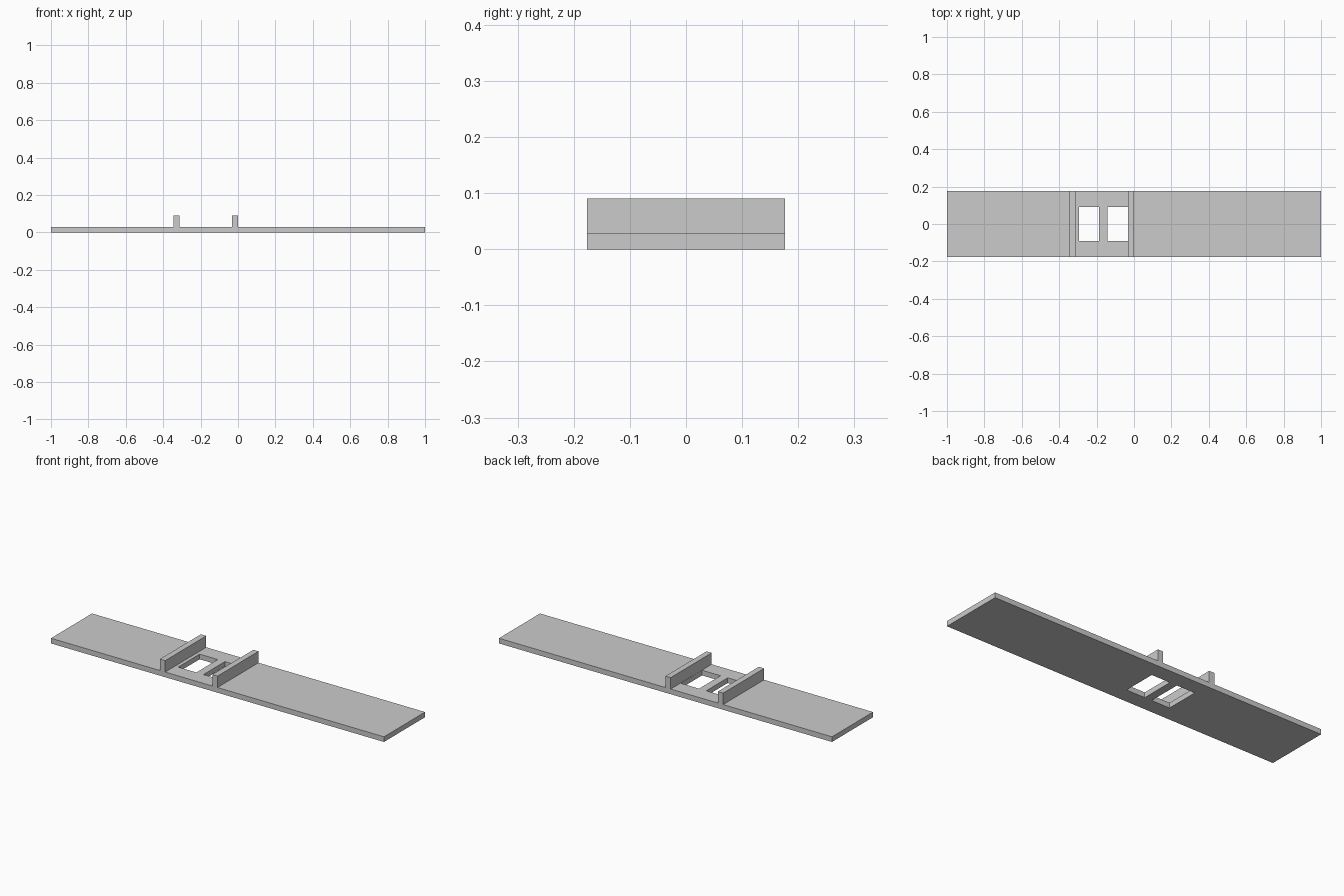
import bpy
import bmesh

cube = bpy.data.objects.get("Cube")
if cube:
    bpy.data.objects.remove(cube, do_unlink=True)

HALF_WIDTH = 0.176
BASE_TOP = 0.028
RIB_TOP = 0.09
RIBS = [(-0.346, -0.314), (-0.031, 0.0)]
WINDOWS = [(-0.295, -0.186), (-0.143, -0.032)]
WINDOW_HALF = 0.092

grey = bpy.data.materials.new("plain_grey")
grey.use_nodes = True
colour = (0.6, 0.6, 0.6, 1)
grey.diffuse_color = colour
grey.node_tree.nodes["Principled BSDF"].inputs["Base Color"].default_value = colour


def extrude_profile(name, points, half_width):
    """Extrude an x-z outline across y into a solid."""
    bm = bmesh.new()
    face = bm.faces.new([bm.verts.new((x, -half_width, z)) for x, z in points])
    result = bmesh.ops.extrude_face_region(bm, geom=[face])
    verts = [g for g in result["geom"] if isinstance(g, bmesh.types.BMVert)]
    bmesh.ops.translate(bm, verts=verts, vec=(0, 2 * half_width, 0))
    bmesh.ops.recalc_face_normals(bm, faces=bm.faces)
    mesh = bpy.data.meshes.new(name)
    bm.to_mesh(mesh)
    bm.free()
    mesh.materials.append(grey)
    obj = bpy.data.objects.new(name, mesh)
    bpy.context.collection.objects.link(obj)
    return obj


# Long base plate with two upright cross ribs
outline = [(-1, 0), (1, 0), (1, BASE_TOP)]
for left, right in reversed(RIBS):
    outline += [(right, BASE_TOP), (right, RIB_TOP), (left, RIB_TOP), (left, BASE_TOP)]
outline.append((-1, BASE_TOP))
plate = extrude_profile("ribbed_base_plate", outline, HALF_WIDTH)

# Two rectangular windows between the ribs
for i, (left, right) in enumerate(WINDOWS):
    box = [(left, -0.05), (right, -0.05), (right, 0.05), (left, 0.05)]
    cutter = extrude_profile(f"window_cutter_{i + 1}", box, WINDOW_HALF)
    cut = plate.modifiers.new(f"window_{i + 1}", "BOOLEAN")
    cut.operation = "DIFFERENCE"
    cut.solver = "EXACT"
    cut.object = cutter
    cutter.hide_render = True
    cutter.display_type = "WIRE"
